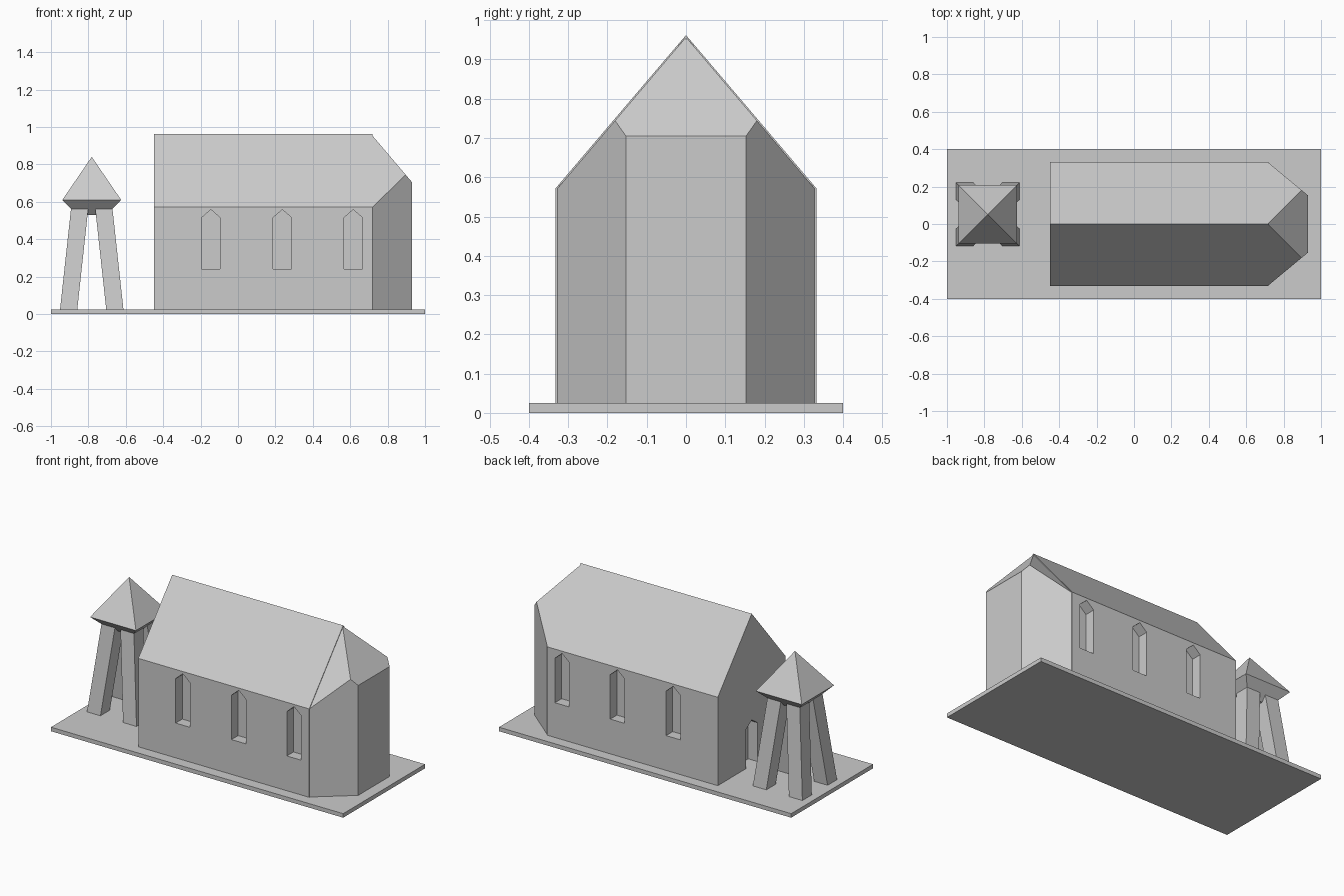
import bpy
import bmesh
from mathutils import Vector

cube = bpy.data.objects.get("Cube")
if cube:
    bpy.data.objects.remove(cube, do_unlink=True)

# Single stone colour
stone = bpy.data.materials.new("light_grey_stone")
stone.use_nodes = True
colour = (0.6, 0.6, 0.6, 1)
stone.diffuse_color = colour
stone.node_tree.nodes["Principled BSDF"].inputs["Base Color"].default_value = colour

GROUND = 0.025   # top of the base slab
EMBED = 0.01     # walls and legs start inside the slab


def loft(bm, start, end):
    """Join two matching rings into a closed solid."""
    a = [bm.verts.new(p) for p in start]
    b = [bm.verts.new(p) for p in end]
    bm.faces.new(a)
    bm.faces.new(b)
    for i in range(len(a)):
        j = (i + 1) % len(a)
        bm.faces.new((a[i], a[j], b[j], b[i]))


def finish(bm, name):
    bmesh.ops.recalc_face_normals(bm, faces=bm.faces[:])
    mesh = bpy.data.meshes.new(name)
    bm.to_mesh(mesh)
    bm.free()
    mesh.materials.append(stone)
    obj = bpy.data.objects.new(name, mesh)
    bpy.context.collection.objects.link(obj)
    return obj


def rect(cx, cy, hx, hy, z):
    return [(cx + sx * hx, cy + sy * hy, z)
            for sx, sy in ((-1, -1), (1, -1), (1, 1), (-1, 1))]


def gable(x, half, bottom, eave, ridge, cy=0):
    """Upright five-sided outline across the building."""
    return [(x, cy - half, bottom), (x, cy + half, bottom), (x, cy + half, eave),
            (x, cy, ridge), (x, cy - half, eave)]


# Base slab
bm = bmesh.new()
loft(bm, rect(0, 0, 1, 0.4, 0), rect(0, 0, 1, 0.4, GROUND))
finish(bm, "base_slab")

# Nave: gabled prism
WEST, EAST, HALF = -0.45, 0.72, 0.332
bm = bmesh.new()
loft(bm, gable(WEST, HALF, EMBED, 0.572, 0.962),
     gable(EAST, HALF, EMBED, 0.572, 0.962))
nave = finish(bm, "nave")

# Pointed recesses: three windows per side and the west door
DEPTH = 0.065
bm = bmesh.new()
for side in (-1, 1):
    for cx in (-0.145, 0.237, 0.616):
        outline = gable(0, 0.049, 0.24, 0.515, 0.558, cx)
        loft(bm, [(y, side * (HALF - DEPTH), z) for _, y, z in outline],
             [(y, side * (HALF + 0.1), z) for _, y, z in outline])
loft(bm, gable(WEST - 0.1, 0.058, 0, 0.265, 0.305),
     gable(WEST + DEPTH, 0.058, 0, 0.265, 0.305))
cutter = finish(bm, "recess_cutter")
cutter.hide_render = True

cut = nave.modifiers.new("recesses", "BOOLEAN")
cut.operation = "DIFFERENCE"
cut.solver = "EXACT"
cut.object = cutter
bpy.context.view_layer.objects.active = nave
bpy.ops.object.modifier_apply(modifier=cut.name)
bpy.data.objects.remove(cutter, do_unlink=True)

# Apse: a slightly smaller prism trimmed by slanted walls and a hipped end
END, END_HALF, SIDE = 0.93, 0.153, 0.327
bm = bmesh.new()
loft(bm, gable(EAST - 0.02, SIDE, EMBED, 0.572, 0.957),
     gable(END, SIDE, EMBED, 0.572, 0.957))
run, inset, drop = END - EAST, SIDE - END_HALF, 0.952 - 0.705
trims = [(Vector((EAST, s * SIDE, 0)), Vector((inset, s * run, 0))) for s in (-1, 1)]
trims.append((Vector((EAST, 0, 0.952)), Vector((drop, 0, run))))
for point, normal in trims:
    geom = bm.verts[:] + bm.edges[:] + bm.faces[:]
    bmesh.ops.bisect_plane(bm, geom=geom, plane_co=point,
                           plane_no=normal.normalized(), clear_outer=True)
    rim = [e for e in bm.edges if e.is_boundary]
    bmesh.ops.holes_fill(bm, edges=rim, sides=0)
finish(bm, "apse")

# Bell tower: four leaning legs
TX, TY = -0.782, 0.052
for sx, side in ((-1, "right"), (1, "left")):
    for sy, end in ((-1, "front"), (1, "back")):
        bm = bmesh.new()
        loft(bm, rect(TX + sx * 0.125, TY + sy * 0.125, 0.046, 0.046, EMBED),
             rect(TX + sx * 0.064, TY + sy * 0.064, 0.046, 0.046, 0.57))
        finish(bm, f"tower_leg_{end}_{side}")

# Tower eave: flares out from between the legs
bm = bmesh.new()
loft(bm, rect(TX, TY, 0.08, 0.08, 0.53), rect(TX, TY, 0.157, 0.157, 0.61))
finish(bm, "tower_eave")

# Tower roof: four-sided pyramid
bm = bmesh.new()
corners = [bm.verts.new(p) for p in rect(TX, TY, 0.157, 0.157, 0.61)]
tip = bm.verts.new((TX, TY, 0.84))
bm.faces.new(corners)
for i in range(4):
    bm.faces.new((corners[i], corners[(i + 1) % 4], tip))
finish(bm, "tower_roof")
